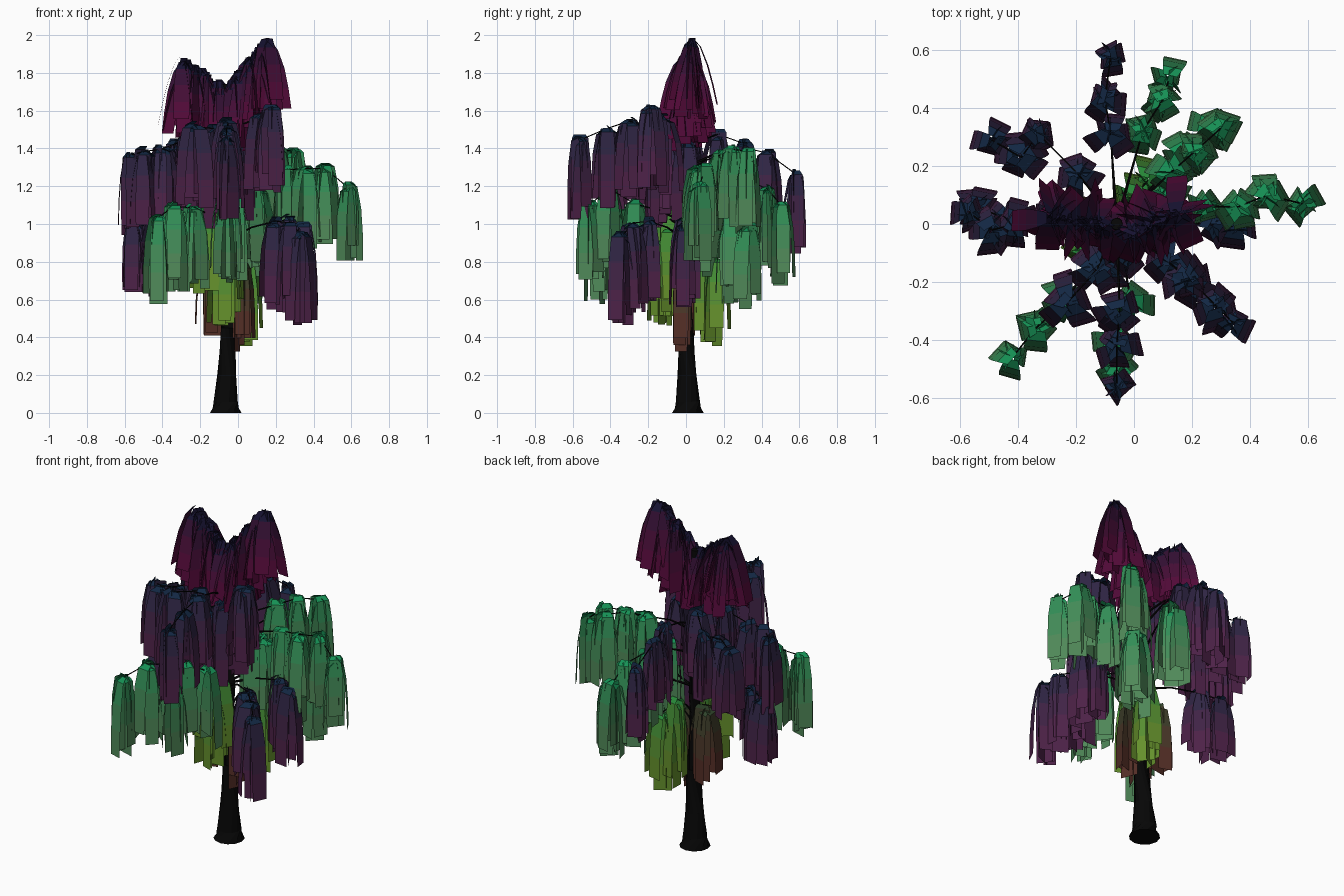
import bpy, bmesh, math, random
from mathutils import Vector

if "Cube" in bpy.data.objects:
    bpy.data.objects.remove(bpy.data.objects["Cube"])

random.seed(11)


def material(name, rgb):
    m = bpy.data.materials.new(name)
    m.diffuse_color = (*rgb, 1)
    m.use_nodes = True
    m.node_tree.nodes["Principled BSDF"].inputs["Base Color"].default_value = m.diffuse_color
    return m


BARK = material("bark", (0.002, 0.002, 0.002))


def ramp(name, top, bottom, n=4):
    # top-to-bottom colour steps of a hanging leaf
    a, b = Vector(top), Vector(bottom)
    return [material(f"{name}_{i}", a.lerp(b, i / (n - 1))) for i in range(n)]


MAGENTA = ramp("magenta", (0.008, 0.006, 0.03), (0.085, 0.003, 0.04))
PURPLE = ramp("purple", (0.006, 0.02, 0.055), (0.075, 0.016, 0.065))
GREEN = ramp("green", (0.008, 0.28, 0.09), (0.08, 0.25, 0.10))
LIME = ramp("lime", (0.02, 0.25, 0.04), (0.13, 0.28, 0.025))
BROWN = ramp("brown", (0.03, 0.06, 0.025), (0.09, 0.028, 0.02))

SOFT = [(0.05, 0, 0.6), (0.5, 0.05, 0.85), (0.8, 0.33, 1), (0.95, 0.66, 1), (1, 1, 0.95)]
CONE = [(0.02, 0, 0.5), (0.3, 0.12, 0.8), (0.6, 0.4, 1), (0.82, 0.7, 1), (1, 1, 0.95)]


def finish(name, bm, mats):
    me = bpy.data.meshes.new(name)
    bm.to_mesh(me)
    bm.free()
    for m in mats:
        me.materials.append(m)
    ob = bpy.data.objects.new(name, me)
    bpy.context.collection.objects.link(ob)
    return ob


def tube(name, pts, sides=6):
    # lofted rings, points are (x, y, z, radius)
    bm = bmesh.new()
    rings = []
    for i, p in enumerate(pts):
        a, b = pts[max(i - 1, 0)], pts[min(i + 1, len(pts) - 1)]
        q = (Vector(b[:3]) - Vector(a[:3])).to_track_quat('Z', 'Y')
        if i == 0 and p[2] == 0:
            q.identity()
        rings.append([bm.verts.new(Vector(p[:3]) + q @ Vector(
            (p[3] * math.cos(t), p[3] * math.sin(t), 0)))
            for t in (2 * math.pi * k / sides for k in range(sides))])
    for r, s in zip(rings, rings[1:]):
        for k in range(sides):
            j = (k + 1) % sides
            bm.faces.new((r[k], r[j], s[j], s[k]))
    bm.faces.new(rings[0][::-1])
    bm.faces.new(rings[-1])
    return finish(name, bm, [BARK])


def card(bm, top, angle, twist, length, spread, width, prof):
    # one drooping leaf strip; twist turns it from tangential towards radial
    out = Vector((math.cos(angle), math.sin(angle), 0))
    side = Vector((-math.sin(angle + twist), math.cos(angle + twist), 0))
    prev = None
    for i, (r, d, f) in enumerate(prof):
        c = top + out * r * spread - Vector((0, 0, d * length))
        row = [bm.verts.new(c - side * width * f), bm.verts.new(c + side * width * f)]
        if prev:
            bm.faces.new((prev[0], prev[1], row[1], row[0])).material_index = i - 1
        prev = row


def tuft(bm, pos, length, spread, cards, prof=SOFT, twist=0.4):
    # irregular star of folded strips with crossed upright strips in the middle
    turn = random.uniform(0, 6.28)
    for k in range(cards + 2):
        a = turn + 2 * math.pi * k / cards + random.uniform(-0.35, 0.35)
        inner = k >= cards
        reach = 0.012 if inner else spread * random.uniform(0.6, 1.12)
        top = Vector(pos) + Vector((random.uniform(-0.01, 0.01), random.uniform(-0.01, 0.01),
                                    random.uniform(-0.03, 0.015)))
        card(bm, top, a, random.uniform(-twist, twist), length * random.uniform(0.86, 1.1),
             reach, 0.052 if inner else random.uniform(0.034, 0.044), prof)


def bough(name, mats, pts, length=0.38, spread=0.078, cards=5, root_drop=0.12):
    # thin arching branch with a tuft at each point, sparser at the tip
    bm = bmesh.new()
    for i, p in enumerate(pts):
        tip = len(pts) > 2 and i == len(pts) - 1
        tuft(bm, p, length, spread * (0.8 if tip else 1), cards - 1 if tip else cards)
    finish(name + "_leaves", bm, mats)
    x, y, z = pts[0]
    path = [(-0.06, 0, z - root_drop, 0.008),
            ((x - 0.06) / 2, y / 2, z - root_drop * 0.4, 0.005)]
    path += [(px, py, pz - 0.015, 0.003) for px, py, pz in pts]
    tube(name + "_branch", path, 5)


# Trunk and the two crown forks
tube("trunk", [(-0.065, 0.01, 0, 0.084), (-0.065, 0.01, 0.06, 0.066),
               (-0.06, 0.005, 0.2, 0.05), (-0.05, 0, 0.45, 0.04),
               (-0.06, 0, 0.9, 0.035), (-0.06, 0, 1.4, 0.03),
               (-0.06, 0, 1.74, 0.02)], 12)
tube("left_fork", [(-0.06, 0, 1.5, 0.025), (-0.16, 0.01, 1.72, 0.016), (-0.29, 0.02, 1.82, 0.006)])
tube("right_fork", [(-0.06, 0, 1.5, 0.025), (0.03, 0.01, 1.76, 0.016), (0.15, 0.02, 1.93, 0.006)])

# Dense crown rows along the forks
for name, a, b in (("left_crown", (-0.1, -0.01, 1.75), (-0.29, 0.03, 1.88)),
                   ("right_crown", (-0.02, -0.03, 1.77), (0.15, 0.03, 1.985))):
    bm = bmesh.new()
    for i in range(7):
        tuft(bm, Vector(a).lerp(Vector(b), i / 6), 0.35, 0.115, 7, CONE, 1.3)
    finish(name + "_leaves", bm, MAGENTA)

# Purple boughs
bough("west_upper", PURPLE, [(-0.28, 0.02, 1.46), (-0.41, 0, 1.41), (-0.49, -0.02, 1.4), (-0.57, 0.04, 1.38)])
bough("west_lower", PURPLE, [(-0.44, 0.02, 1.04), (-0.55, 0.06, 1.02)])
bough("north_west", PURPLE, [(-0.19, 0.17, 1.49), (-0.33, 0.31, 1.44), (-0.39, 0.23, 1.4), (-0.49, 0.29, 1.38)])
bough("south_upper", PURPLE, [(-0.05, -0.3, 1.56), (-0.06, -0.42, 1.52), (-0.06, -0.56, 1.46)], 0.4)
bough("south_east_upper", PURPLE, [(0.12, -0.13, 1.58), (0.18, -0.19, 1.62)], 0.39, 0.09)
bough("south_west_upper", PURPLE, [(-0.13, -0.16, 1.52), (-0.23, -0.27, 1.53)], 0.41, 0.09)
bough("south_east_lower", PURPLE, [(0.2, -0.2, 1.03), (0.28, -0.28, 1.02), (0.34, -0.34, 0.95)], 0.45, 0.085)
bough("east_lower", PURPLE, [(0.27, 0, 1.04), (0.35, -0.01, 1.0)], 0.4)
bough("north", PURPLE, [(-0.08, 0.31, 1.42), (-0.1, 0.43, 1.39), (-0.08, 0.58, 1.28)])

# Green boughs
bough("east", GREEN, [(0.25, 0.06, 1.3), (0.36, 0.06, 1.31), (0.46, 0.1, 1.31), (0.58, 0.07, 1.21)])
bough("north_east_upper", GREEN, [(0.13, 0.18, 1.38), (0.21, 0.25, 1.41), (0.3, 0.33, 1.4)], 0.4)
bough("north_east_lower", GREEN, [(0.17, 0.24, 1.05), (0.27, 0.33, 1.0)], 0.42)
bough("north_north_east", GREEN, [(0.03, 0.32, 1.25), (0.1, 0.43, 1.2), (0.12, 0.5, 1.12)], 0.42)
bough("south_west", GREEN, [(-0.24, -0.27, 1.1), (-0.34, -0.36, 1.11), (-0.42, -0.46, 1.05)], 0.43)
bough("south", GREEN, [(-0.01, -0.27, 1.12), (-0.06, -0.4, 1.2), (-0.06, -0.51, 1.12)], 0.41)

# Inner growth around the trunk
bough("inner_upper_south", PURPLE, [(-0.02, -0.1, 1.46), (-0.1, -0.14, 1.42)], 0.42)
bough("inner_upper_west", PURPLE, [(-0.15, 0.03, 1.49)], 0.42)
bough("inner_upper_east", PURPLE, [(0.04, 0, 1.45)], 0.42)
bough("inner_green_east", GREEN, [(0.06, 0.06, 1.22), (0.1, 0.1, 1.2)], 0.42)
bough("inner_green_west", LIME, [(-0.16, -0.1, 1.1)], 0.42)
bough("inner_south", LIME, [(-0.06, -0.09, 0.96), (-0.07, -0.13, 0.9)], 0.43, 0.07, 4)
bough("inner_north", LIME, [(-0.01, 0.09, 0.88), (0.05, 0.15, 0.82)], 0.42, 0.07, 4)
bough("inner_east", BROWN, [(0.03, -0.02, 0.78)], 0.41, 0.055, 4)
bough("inner_west", BROWN, [(-0.14, 0.02, 0.85)], 0.41, 0.075, 4)
